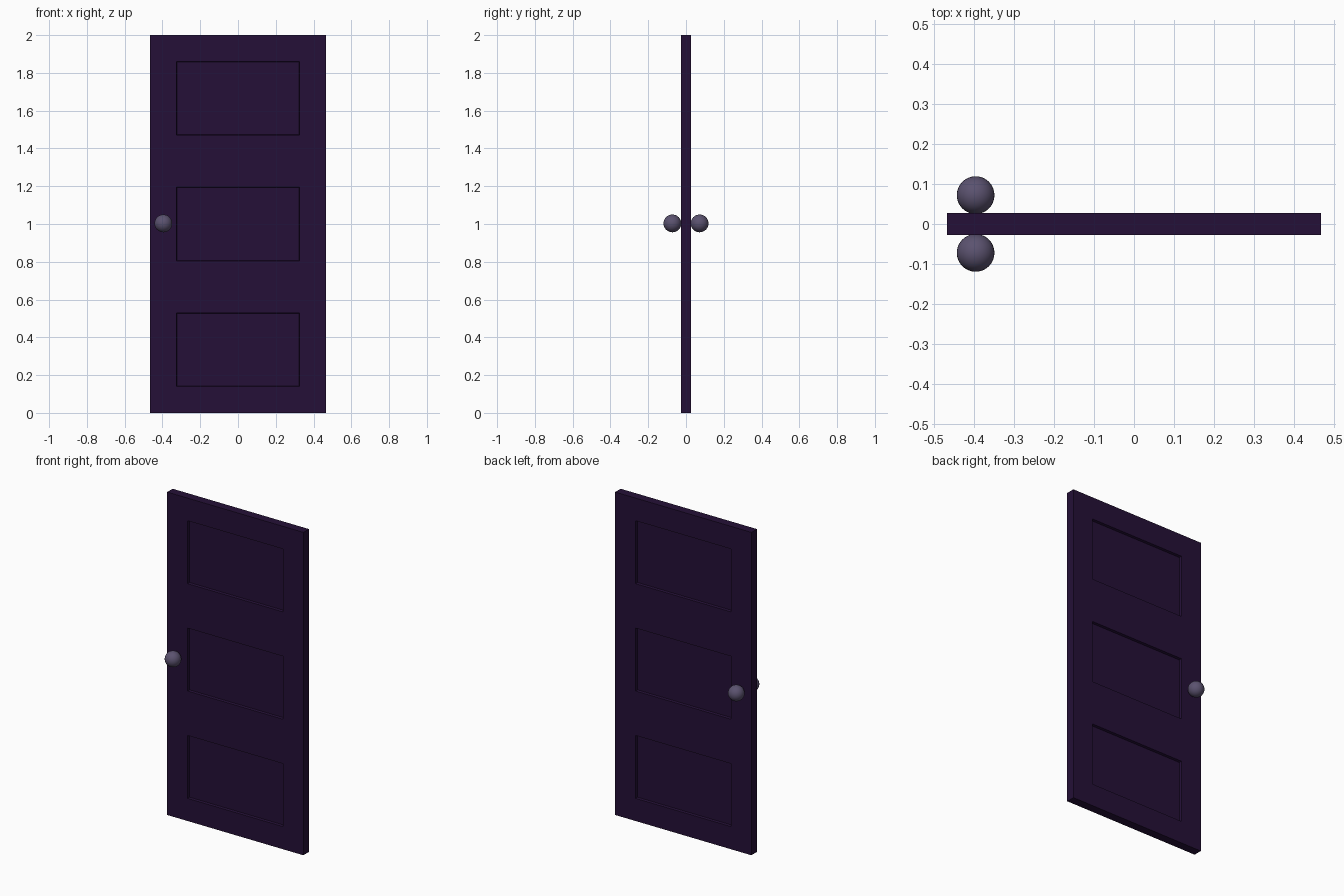
import bpy, bmesh
from mathutils import Vector

if "Cube" in bpy.data.objects:
    bpy.data.objects.remove(bpy.data.objects["Cube"])

W, T, H = 0.467, 0.027, 2.0      # half width, half thickness, height
PX, PH = 0.326, 0.195            # panel half width, half height
DEPTH, SLOPE = 0.015, 0.004      # panel recess and wall taper


def material(name, rgb):
    m = bpy.data.materials.new(name)
    m.diffuse_color = (*rgb, 1)
    m.use_nodes = True
    m.node_tree.nodes["Principled BSDF"].inputs["Base Color"].default_value = m.diffuse_color
    return m


wood = material("dark purple paint", (0.018, 0.005, 0.038))
metal = material("grey purple metal", (0.105, 0.085, 0.16))

# Door slab: box cut on the panel outlines, panels then sunk on both faces
bm = bmesh.new()
bmesh.ops.create_cube(bm, size=1)
for v in bm.verts:
    v.co = Vector((v.co.x * 2 * W, v.co.y * 2 * T, (v.co.z + 0.5) * H))
centres = (0.335, 1.0, 1.665)
cuts = [((x, 0, 0), (1, 0, 0)) for x in (-PX, PX)]
cuts += [((0, 0, c + s * PH), (0, 0, 1)) for c in centres for s in (-1, 1)]
for co, no in cuts:
    bmesh.ops.bisect_plane(bm, geom=bm.verts[:] + bm.edges[:] + bm.faces[:],
                           plane_co=co, plane_no=no)
bm.normal_update()
panels = []
for f in bm.faces:
    c = f.calc_center_median()
    if abs(f.normal.y) > 0.9 and abs(c.x) < 0.01 and any(abs(c.z - z) < 0.01 for z in centres):
        panels.append(f)
bmesh.ops.inset_individual(bm, faces=panels, thickness=SLOPE, depth=-DEPTH)
bmesh.ops.recalc_face_normals(bm, faces=bm.faces[:])
mesh = bpy.data.meshes.new("door_slab")
bm.to_mesh(mesh)
bm.free()
mesh.materials.append(wood)
bpy.context.collection.objects.link(bpy.data.objects.new("door_slab", mesh))

# Round knobs on both sides
for name, side in (("front_knob", -1), ("back_knob", 1)):
    bpy.ops.mesh.primitive_uv_sphere_add(segments=32, ring_count=16, radius=0.047,
                                         location=(-0.395, side * 0.072, 1.003))
    knob = bpy.context.object
    knob.name = name
    knob.data.materials.append(metal)
    bpy.ops.object.shade_smooth()
